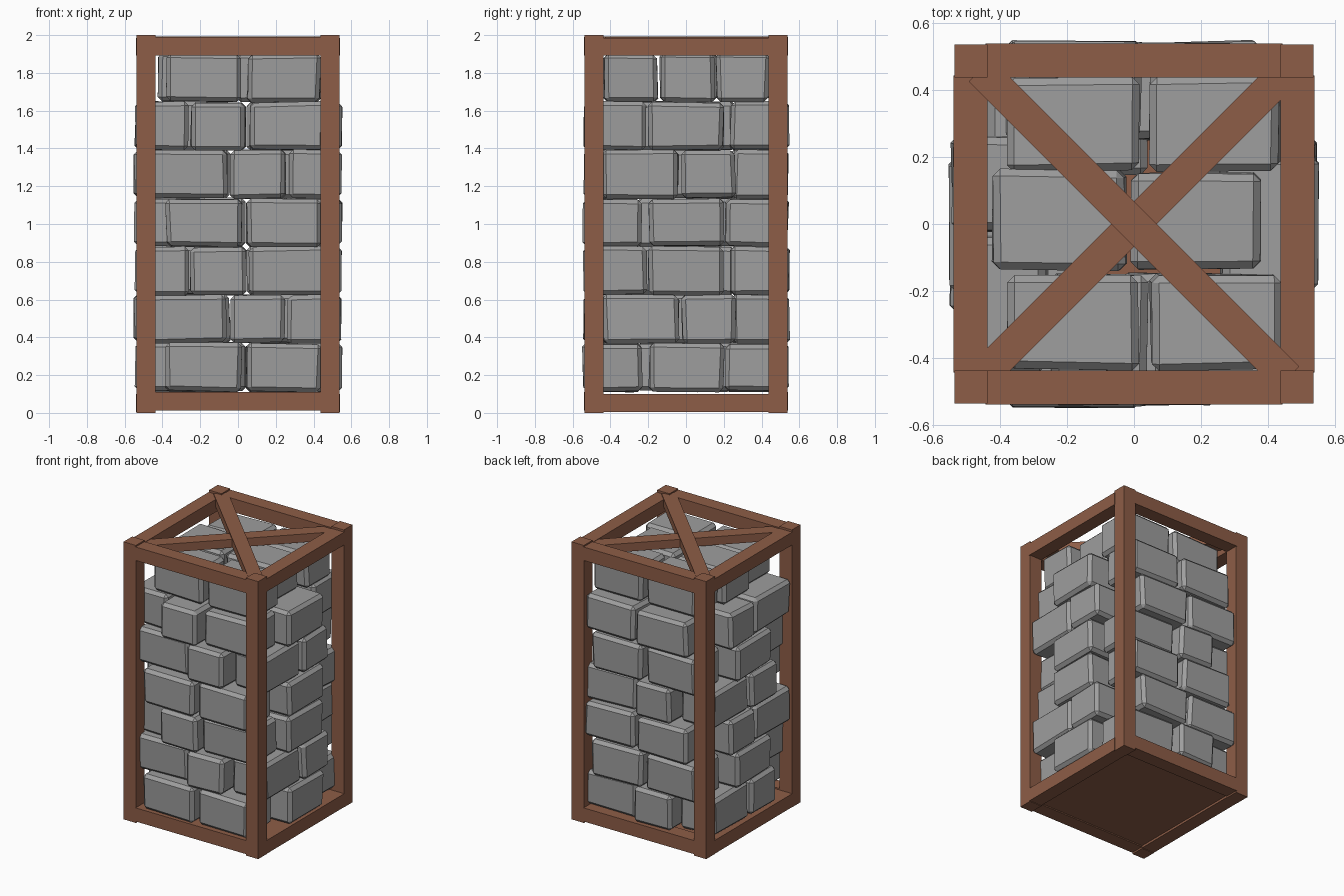
import bpy, bmesh, math, random
from mathutils import Matrix, Vector

random.seed(4)
cube = bpy.data.objects.get("Cube")
if cube:
    bpy.data.objects.remove(cube)


def material(name, rgb):
    mat = bpy.data.materials.new(name)
    mat.use_nodes = True
    mat.diffuse_color = (*rgb, 1)
    bsdf = next(n for n in mat.node_tree.nodes if n.type == 'BSDF_PRINCIPLED')
    bsdf.inputs["Base Color"].default_value = (*rgb, 1)
    return mat


wood = material("brown wood", (0.27, 0.11, 0.063))
stone = material("grey stone", (0.34, 0.34, 0.34))


def box(name, mat, x, y, z, bevel=0, wobble=0, turn=0):
    """Box from (min, max) ranges, optionally uneven, chamfered and turned."""
    lo, hi = Vector((x[0], y[0], z[0])), Vector((x[1], y[1], z[1]))
    bm = bmesh.new()
    bmesh.ops.create_cube(bm, size=1)
    for v in bm.verts:
        v.co = Vector([c * s for c, s in zip(v.co, hi - lo)])
        v.co += Vector([random.uniform(-wobble, wobble) for _ in range(3)])
    if bevel:
        bmesh.ops.bevel(bm, geom=bm.edges[:], offset=bevel, segments=1,
                        affect='EDGES', profile=0.5)
    mesh = bpy.data.meshes.new(name)
    bm.to_mesh(mesh)
    bm.free()
    mesh.materials.append(mat)
    ob = bpy.data.objects.new(name, mesh)
    ob.matrix_world = Matrix.Translation((lo + hi) / 2) @ Matrix.Rotation(turn, 4, 'Z')
    bpy.context.collection.objects.link(ob)
    return ob


# Corner posts
OUT, IN = 0.537, 0.438
for sx in (-1, 1):
    for sy in (-1, 1):
        box("corner_post", wood, sorted((sx * IN, sx * OUT)),
            sorted((sy * IN, sy * OUT)), (0, 2))

# Rails between the posts, top and bottom
for s in (-1, 1):
    edge = sorted((s * IN, s * (OUT + 0.003)))
    inner = (-IN - 0.006, IN + 0.006)
    box("top_rail", wood, inner, edge, (1.893, 1.99))
    box("top_side_rail", wood, edge, inner, (1.893, 1.985))
    box("bottom_rail", wood, inner, edge, (0.012, 0.11))
    box("bottom_side_rail", wood, edge, inner, (0.004, 0.1))

# Floor board and crossed top braces
box("floor_board", wood, (-0.45, 0.45), (-0.45, 0.45), (0.02, 0.1))
for side, top in ((-1, 1.992), (1, 1.982)):
    box("top_brace", wood, (-0.65, 0.65), (-0.048, 0.048), (top - 0.06, top),
        turn=side * math.pi / 4)

# Stone courses: (x range, y range) of each block
interlocked = [
    ((-0.545, -0.15), (-0.02, 0.26)),
    ((-0.53, -0.265), (-0.44, -0.04)),
    ((-0.25, 0.04), (-0.54, -0.15)),
    ((0.06, 0.46), (-0.49, -0.21)),
    ((0.26, 0.548), (-0.20, 0.195)),
    ((0.045, 0.44), (0.235, 0.53)),
    ((-0.38, 0.02), (0.25, 0.545)),
]
straight = [(x, y) for y in ((-0.435, -0.15), (0.16, 0.44))
            for x in ((-0.38, 0.015), (0.05, 0.435))]
straight += [((-0.425, -0.025), (-0.14, 0.16)), ((-0.012, 0.375), (-0.14, 0.155))]


def flip(r, s):
    return sorted((r[0] * s, r[1] * s))


# Three mirrored versions of the interlocked course repeat up the stack
mirrors = [(1, -1), (-1, 1), (1, 1)]
for row in range(7):
    z0 = 0.115 + row * 0.2555
    fx, fy = mirrors[row % 3] if row < 6 else (1, 1)
    for x, y in (interlocked if row < 6 else straight):
        box("stone_block", stone, flip(x, fx), flip(y, fy), (z0, z0 + 0.253),
            bevel=0.022, wobble=0.007)
